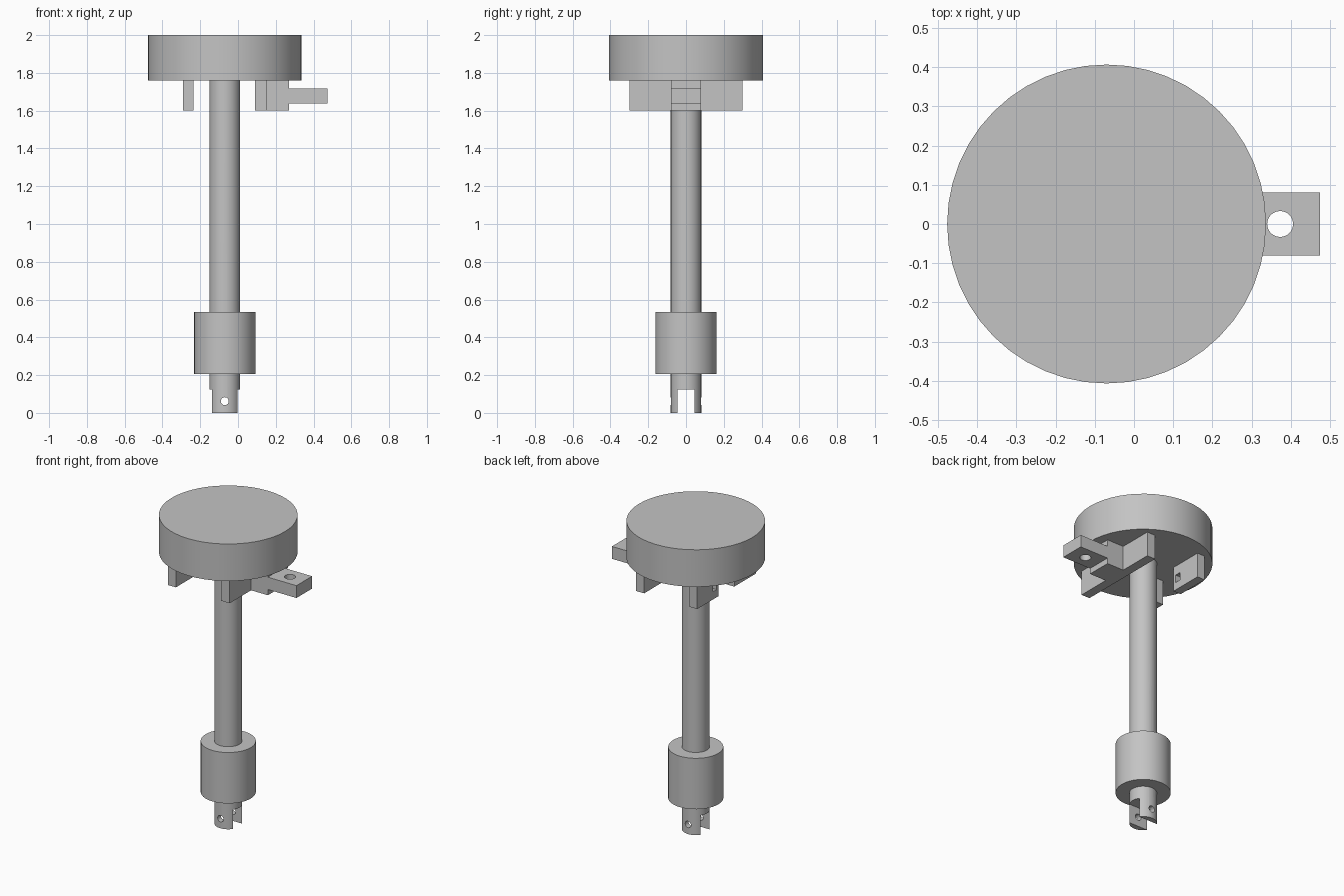
import bpy
import math

cube = bpy.data.objects.get("Cube")
if cube:
    bpy.data.objects.remove(cube, do_unlink=True)

AXIS_X = -0.07  # shaft centre line
GREY = (0.55, 0.55, 0.55, 1)

metal = bpy.data.materials.new("plain grey")
metal.use_nodes = True
metal.diffuse_color = GREY
metal.node_tree.nodes["Principled BSDF"].inputs["Base Color"].default_value = GREY


def finish(obj, name):
    obj.name = name
    obj.data.materials.clear()
    obj.data.materials.append(metal)
    return obj


def cylinder(name, radius, z0, z1, x=AXIS_X, sides=48):
    bpy.ops.mesh.primitive_cylinder_add(vertices=sides, radius=radius, depth=z1 - z0,
                                        location=(x, 0, (z0 + z1) / 2))
    return finish(bpy.context.object, name)


def box(name, xs, ys, zs):
    bpy.ops.mesh.primitive_cube_add(size=1, location=[sum(r) / 2 for r in (xs, ys, zs)])
    obj = bpy.context.object
    obj.scale = [r[1] - r[0] for r in (xs, ys, zs)]
    bpy.ops.object.transform_apply(location=False, rotation=False, scale=True)
    return finish(obj, name)


def cut(obj, cutter):
    cutter.hide_render = True
    mod = obj.modifiers.new("cut", 'BOOLEAN')
    mod.operation = 'DIFFERENCE'
    mod.solver = 'EXACT'
    mod.object = cutter
    bpy.context.view_layer.objects.active = obj
    bpy.ops.object.modifier_apply(modifier=mod.name)
    bpy.data.objects.remove(cutter, do_unlink=True)


def smooth(obj):
    bpy.ops.object.select_all(action='DESELECT')
    obj.select_set(True)
    bpy.context.view_layer.objects.active = obj
    bpy.ops.object.shade_smooth_by_angle(angle=math.radians(30))


# Round head, shaft and collar
head = cylinder("head_disc", 0.407, 1.76, 2.0)
shaft = cylinder("shaft", 0.081, 0, 1.77)
collar = cylinder("collar", 0.162, 0.205, 0.535)

# Forked shaft end with a cross-pin hole
cut(shaft, box("fork_slot", (-0.3, 0.2), (-0.045, 0.045), (-0.1, 0.125)))
pin = cylinder("pin_hole", 0.021, -0.2, 0.2, sides=24)
pin.location.z = 0.062
pin.rotation_euler.x = math.pi / 2
cut(shaft, pin)

# Bracket on the tab side: cross plate, block and drilled tab
BRACKET_Z = (1.6, 1.76)
box("cross_plate", (0.09, 0.15), (-0.3, 0.3), BRACKET_Z)
box("tab_block", (0.15, 0.27), (-0.08, 0.08), BRACKET_Z)
tab = box("tab", (0.27, 0.475), (-0.08, 0.08), (1.637, 1.717))
cut(tab, cylinder("tab_hole", 0.033, 1.5, 1.9, x=0.373, sides=32))

# Pair of plates with square holes on the other side
for side, label in ((1, "back"), (-1, "front")):
    plate = box(label + "_side_plate", (-0.29, -0.235),
                sorted((side * 0.08, side * 0.3)), BRACKET_Z)
    cut(plate, box("square_hole", (-0.4, -0.1),
                   sorted((side * 0.1, side * 0.14)), (1.65, 1.7)))

for part in (head, shaft, collar, tab):
    smooth(part)
